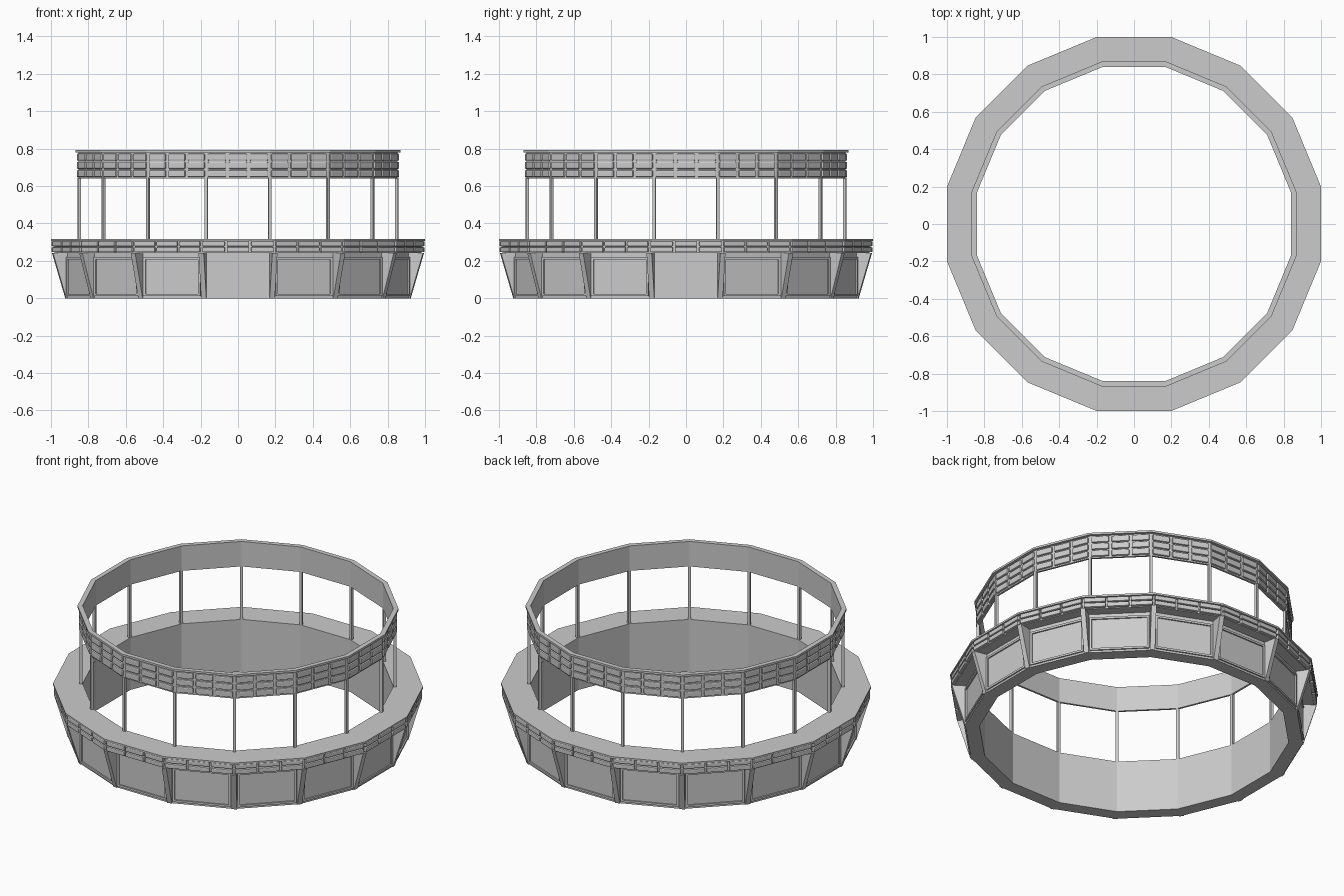
import bpy, bmesh, math
from mathutils import Matrix, Vector

if "Cube" in bpy.data.objects:
    bpy.data.objects.remove(bpy.data.objects["Cube"])

N = 16
STEP = 2 * math.pi / N
K = 1 / math.cos(STEP / 2)          # apothem -> corner radius


def finish(bm, name, bevel=0):
    bmesh.ops.recalc_face_normals(bm, faces=bm.faces)
    me = bpy.data.meshes.new(name)
    bm.to_mesh(me)
    bm.free()
    ob = bpy.data.objects.new(name, me)
    bpy.context.collection.objects.link(ob)
    if bevel:
        m = ob.modifiers.new("bevel", 'BEVEL')
        m.width = bevel
        m.segments = 2
    return ob


def ring(name, profile):
    """Closed (apothem, z) profile swept around the 16-sided plan."""
    bm = bmesh.new()
    loops = []
    for i in range(N):
        a = (i + 0.5) * STEP
        loops.append([bm.verts.new((r * K * math.cos(a), r * K * math.sin(a), z))
                      for r, z in profile])
    n = len(profile)
    for i in range(N):
        p, q = loops[i], loops[(i + 1) % N]
        for j in range(n):
            bm.faces.new((p[j], q[j], q[(j + 1) % n], p[(j + 1) % n]))
    return finish(bm, name)


def box(bm, rot, r0, r1, t0, t1, z0, z1):
    """Box in a rotated frame: r outward, t along the side."""
    m = (Matrix.Rotation(rot, 4, 'Z')
         @ Matrix.Translation(((r0 + r1) / 2, (t0 + t1) / 2, (z0 + z1) / 2))
         @ Matrix.Diagonal((r1 - r0, t1 - t0, z1 - z0, 1)))
    bmesh.ops.create_cube(bm, size=1, matrix=m)


def tiles(name, r0, r1, pitch, width, rows, bevel):
    bm = bmesh.new()
    for i in range(N):
        for c in (-1, 0, 1):
            for z0, z1 in rows:
                box(bm, i * STEP, r0, r1, c * pitch - width / 2,
                    c * pitch + width / 2, z0, z1)
    return finish(bm, name, bevel)


# Counter: wall, overhanging trim band and worktop
ring("counter_wall", [(0.84, 0), (0.918, 0), (0.918, 0.245), (0.84, 0.245)])
ring("counter_trim_core", [(0.84, 0.242), (0.98, 0.242), (0.98, 0.31), (0.84, 0.31)])
ring("counter_top", [(0.84, 0.307), (1.0, 0.307), (1.0, 0.318), (0.84, 0.318)])
tiles("counter_trim_tiles", 0.97, 0.997, 0.13, 0.12,
      [(0.246, 0.273), (0.278, 0.305)], 0.005)

# Picture-frame mouldings on each counter panel
bm = bmesh.new()
for i in range(N):
    a, w, e = i * STEP, 0.165, 0.012
    for s in (-1, 1):
        t = sorted((s * w, s * (w - e)))
        box(bm, a, 0.91, 0.926, t[0], t[1], 0.012, 0.22)
    for z in (0.012, 0.208):
        box(bm, a, 0.91, 0.926, -w + e, w - e, z, z + e)
finish(bm, "panel_frames")

# Tapered brackets at the corners
bm = bmesh.new()
for i in range(N):
    rot = Matrix.Rotation((i + 0.5) * STEP, 4, 'Z')
    sides = []
    for t in (-0.014, 0.014):
        sides.append([bm.verts.new(rot @ Vector((r * K, t, z))) for r, z in
                      ((0.90, 0), (0.921, 0), (0.992, 0.243), (0.90, 0.243))])
    p, q = sides
    bm.faces.new(p)
    bm.faces.new(q)
    for j in range(4):
        k = (j + 1) % 4
        bm.faces.new((p[j], p[k], q[k], q[j]))
finish(bm, "corner_brackets")

# Slim posts carrying the canopy
bm = bmesh.new()
for i in range(N):
    box(bm, (i + 0.5) * STEP, 0.857, 0.873, -0.008, 0.008, 0.315, 0.645)
finish(bm, "canopy_posts")

# Canopy band with tiles and thin cap
ring("canopy_band", [(0.84, 0.64), (0.852, 0.64), (0.852, 0.785), (0.84, 0.785)])
ring("canopy_cap", [(0.84, 0.78), (0.868, 0.78), (0.868, 0.792), (0.84, 0.792)])
tiles("canopy_tiles", 0.846, 0.862, 0.112, 0.098,
      [(0.648, 0.685), (0.692, 0.729), (0.736, 0.773)], 0.006)
